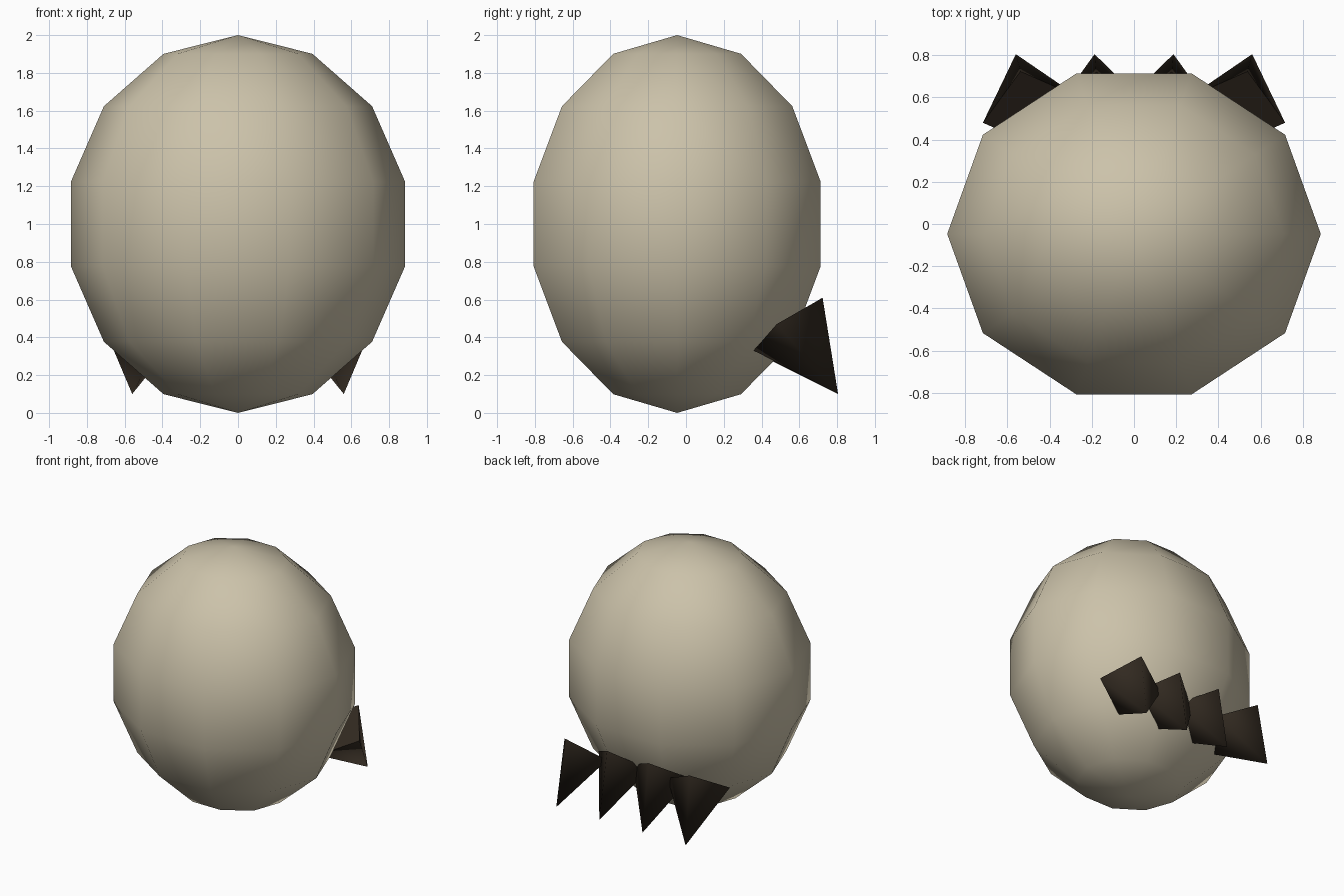
import bpy
import math
from mathutils import Euler, Vector

cube = bpy.data.objects.get("Cube")
if cube:
    bpy.data.objects.remove(cube, do_unlink=True)


def make_material(name, colour):
    mat = bpy.data.materials.new(name)
    mat.use_nodes = True
    mat.diffuse_color = colour
    bsdf = next(n for n in mat.node_tree.nodes if n.type == "BSDF_PRINCIPLED")
    bsdf.inputs["Base Color"].default_value = colour
    return mat


cream = make_material("cream", (0.60, 0.54, 0.40, 1))
dark_brown = make_material("dark brown", (0.032, 0.023, 0.015, 1))

# Body: egg-like low-poly ball with corners on the x axis
bpy.ops.mesh.primitive_uv_sphere_add(segments=10, ring_count=7, radius=1)
body = bpy.context.object
body.name = "body"
body.rotation_euler.z = math.radians(90)
bpy.ops.object.transform_apply(location=False, rotation=True, scale=False)
body.location = (0, -0.047, 1)
body.scale = (0.908, 0.82, 1)
body.data.materials.append(cream)
bpy.ops.object.transform_apply(location=False, rotation=False, scale=True)
bpy.ops.object.shade_smooth()

# Claws: four-sided spikes fanned out low on the back, tips pointing down
DEPTH = 0.46


def add_claw(name, tip_x, yaw):
    rotation = Euler((math.radians(-143.5), 0, math.radians(-yaw)))
    axis = rotation.to_matrix() @ Vector((0, 0, 1))
    centre = Vector((tip_x, 0.805, 0.1)) - axis * DEPTH / 2
    bpy.ops.mesh.primitive_cone_add(vertices=4, radius1=0.235, radius2=0, depth=DEPTH,
                                    location=centre, rotation=rotation)
    claw = bpy.context.object
    claw.name = name
    claw.data.materials.append(dark_brown)
    bpy.ops.object.shade_smooth_by_angle(angle=math.radians(95))


for side, sign in (("left", 1), ("right", -1)):
    add_claw(side + "_inner_claw", sign * 0.187, sign * 5)
    add_claw(side + "_outer_claw", sign * 0.56, sign * 15)
